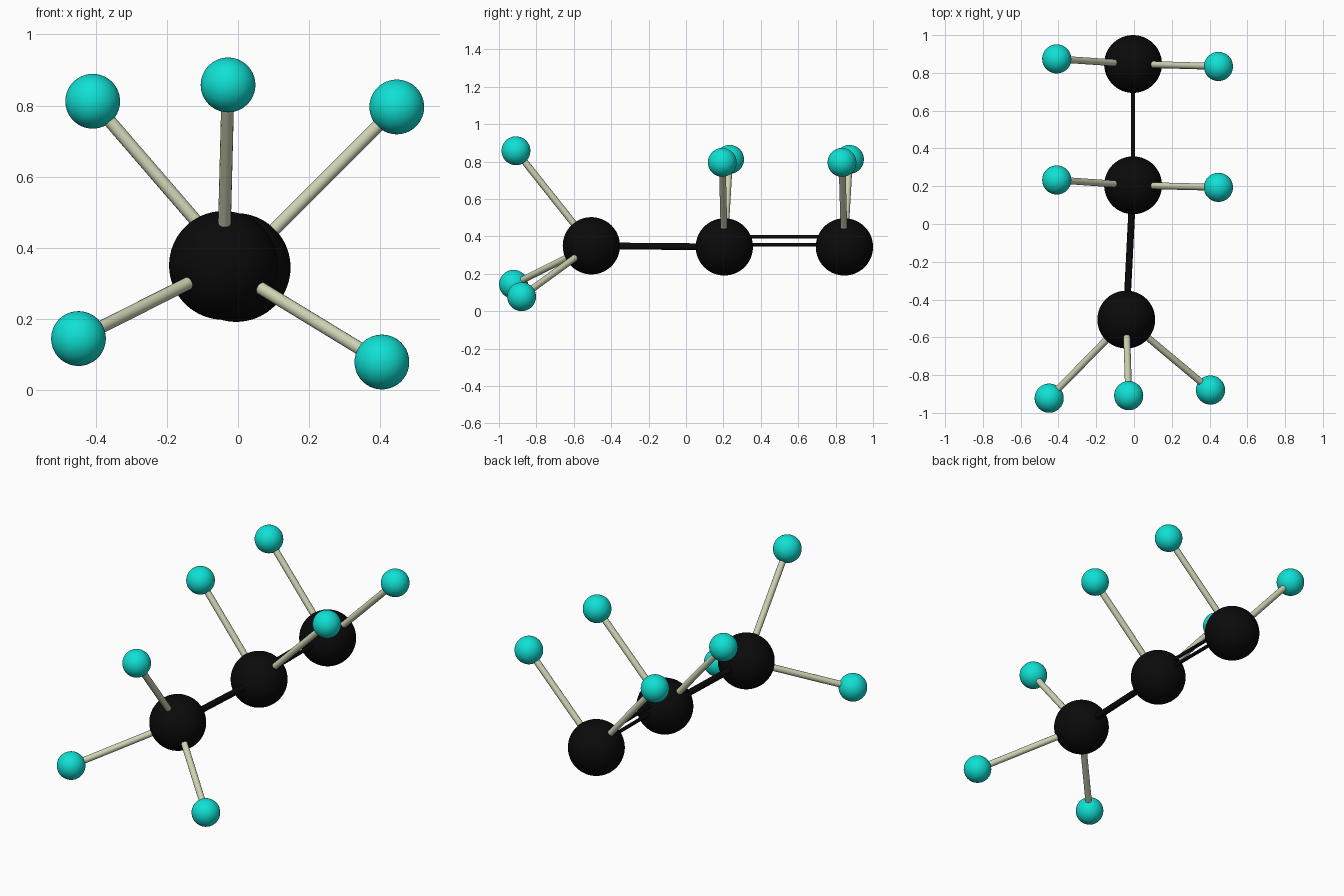
import bpy
from mathutils import Vector

if "Cube" in bpy.data.objects:
    bpy.data.objects.remove(bpy.data.objects["Cube"])


def material(name, rgb):
    m = bpy.data.materials.new(name)
    m.diffuse_color = (*rgb, 1)
    m.use_nodes = True
    m.node_tree.nodes["Principled BSDF"].inputs["Base Color"].default_value = m.diffuse_color
    return m


BLACK = material("carbon black", (0.003, 0.003, 0.003))
CYAN = material("hydrogen turquoise", (0.005, 0.75, 0.66))
BEIGE = material("pale bond", (0.62, 0.66, 0.46))


def finish(name, mat):
    ob = bpy.context.object
    ob.name = name
    ob.data.materials.append(mat)
    return ob


def ball(name, pos, radius, mat):
    bpy.ops.mesh.primitive_ico_sphere_add(subdivisions=5, radius=radius, location=pos)
    finish(name, mat)


def rod(name, a, b, radius, mat):
    a, b = Vector(a), Vector(b)
    d = b - a
    bpy.ops.mesh.primitive_cylinder_add(
        vertices=16, radius=radius, depth=d.length, location=(a + b) / 2,
        rotation=d.to_track_quat('Z', 'Y').to_euler())
    finish(name, mat)
    bpy.ops.object.shade_smooth_by_angle()


# Carbon chain, each with its hydrogens
C1, C2, C3 = (-0.041, -0.506, 0.35), (-0.005, 0.205, 0.344), (-0.005, 0.847, 0.344)
atoms = {
    "methyl": (C1, [(-0.028, -0.909, 0.858), (-0.449, -0.922, 0.144), (0.405, -0.879, 0.078)]),
    "middle": (C2, [(-0.409, 0.233, 0.812), (0.447, 0.194, 0.796)]),
    "end": (C3, [(-0.409, 0.874, 0.812), (0.447, 0.834, 0.796)]),
}
for label, (c, hydrogens) in atoms.items():
    ball(f"{label}_carbon", c, 0.153, BLACK)
    for i, h in enumerate(hydrogens, 1):
        ball(f"{label}_hydrogen_{i}", h, 0.077, CYAN)
        rod(f"{label}_hydrogen_bond_{i}", c, h, 0.018, BEIGE)

# Single bond, then the double bond as two thin rods
rod("single_bond", C1, C2, 0.018, BLACK)
for i, z in enumerate((0.355, 0.398), 1):
    rod(f"double_bond_{i}", (C2[0], C2[1], z), (C3[0], C3[1], z), 0.01, BLACK)
